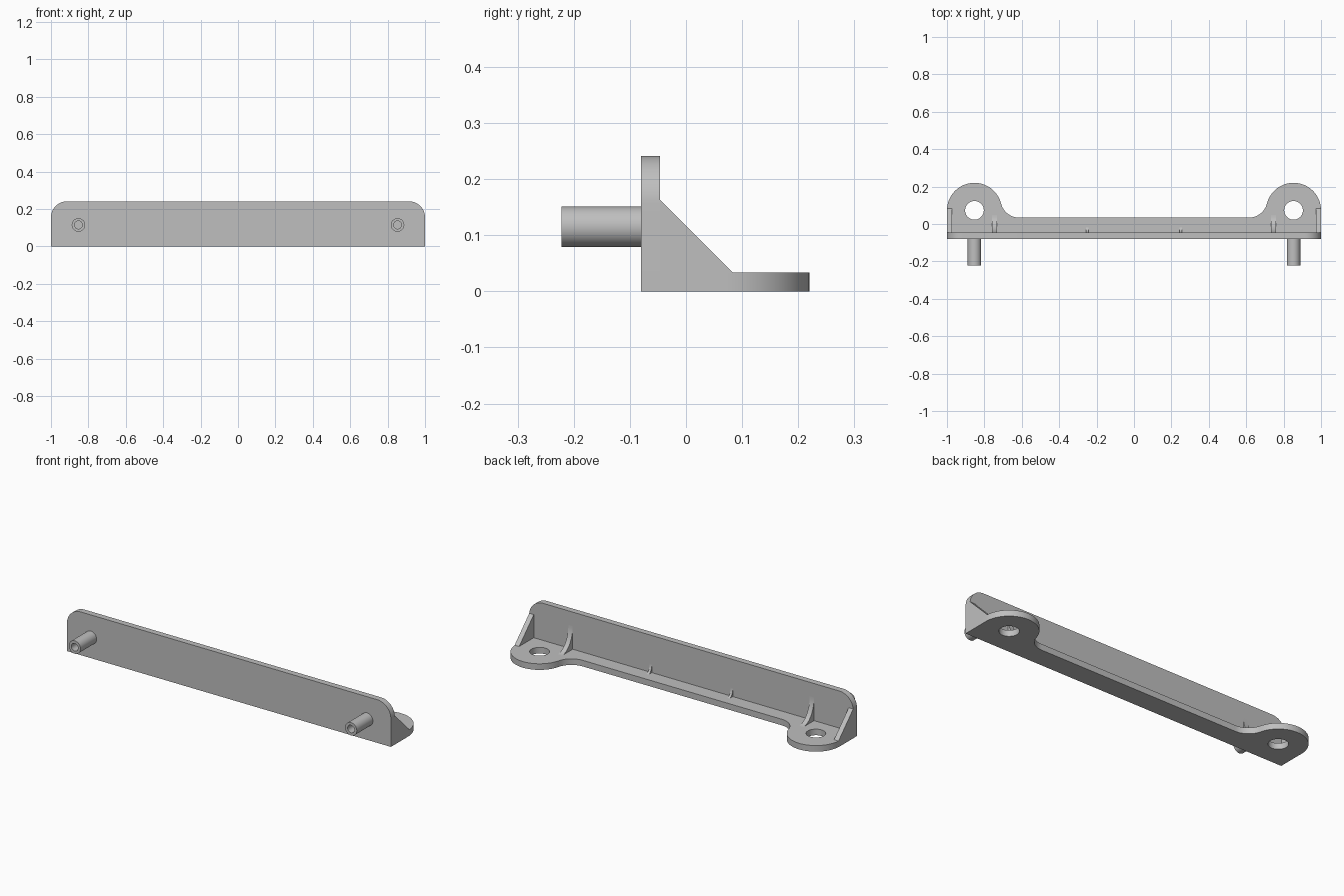
import bpy, bmesh
from math import cos, sin, pi, atan2, sqrt

if "Cube" in bpy.data.objects:
    bpy.data.objects.remove(bpy.data.objects["Cube"])

grey = bpy.data.materials.new("light grey")
grey.use_nodes = True
GREY = (0.52, 0.52, 0.52, 1)
grey.diffuse_color = GREY
grey.node_tree.nodes["Principled BSDF"].inputs["Base Color"].default_value = GREY

# For each extrusion axis: how (u, v, w) becomes (x, y, z)
AXES = {
    "x": lambda u, v, w: (w, u, v),
    "y": lambda u, v, w: (u, w, v),
    "z": lambda u, v, w: (u, v, w),
}


def arc(cx, cy, rx, start, end, n=24, ry=None):
    ry = rx if ry is None else ry
    angles = [start + (end - start) * i / n for i in range(n + 1)]
    return [(cx + rx * cos(a), cy + ry * sin(a)) for a in angles]


def circle(cx, cy, r, n=40):
    return arc(cx, cy, r, 0, 2 * pi, n)[:-1]


def extrude(name, outlines, low, high, axis):
    """Fill the outlines (inner ones become holes) and extrude along an axis."""
    curve = bpy.data.curves.new(name, "CURVE")
    curve.dimensions = "2D"
    curve.fill_mode = "BOTH"
    curve.extrude = (high - low) / 2
    for pts in outlines:
        spline = curve.splines.new("POLY")
        spline.points.add(len(pts) - 1)
        for p, (u, v) in zip(spline.points, pts):
            p.co = (u, v, 0, 1)
        spline.use_cyclic_u = True
    helper = bpy.data.objects.new(name + " outline", curve)
    bpy.context.collection.objects.link(helper)
    graph = bpy.context.evaluated_depsgraph_get()
    mesh = bpy.data.meshes.new_from_object(helper.evaluated_get(graph))
    bpy.data.objects.remove(helper)

    bm = bmesh.new()
    bm.from_mesh(mesh)
    for v in bm.verts:
        v.co = AXES[axis](v.co.x, v.co.y, v.co.z + (low + high) / 2)
    bmesh.ops.remove_doubles(bm, verts=bm.verts, dist=0.0001)
    bmesh.ops.recalc_face_normals(bm, faces=bm.faces)
    bm.to_mesh(mesh)
    bm.free()
    mesh.materials.clear()
    mesh.materials.append(grey)
    for poly in mesh.polygons:
        poly.material_index = 0
    ob = bpy.data.objects.new(name, mesh)
    bpy.context.collection.objects.link(ob)
    bpy.ops.object.select_all(action="DESELECT")
    ob.select_set(True)
    bpy.context.view_layer.objects.active = ob
    bpy.ops.object.shade_smooth_by_angle(angle=pi / 6)
    return ob


FRONT, WALL, EDGE = -0.08, -0.046, 0.034   # y of wall front, wall back, flange edge
THICK, HEIGHT = 0.034, 0.241
LOBE_X, LOBE_Y, LOBE_R, FILLET = 0.853, 0.073, 0.147, 0.1

# Upright wall with rounded top corners
R = 0.085
wall = [(-1, 0), (1, 0)]
wall += arc(1 - R, HEIGHT - R, R, 0, pi / 2, 16)
wall += arc(R - 1, HEIGHT - R, R, pi / 2, pi, 16)
extrude("front_wall", [wall], FRONT, WALL, "y")

# Flange: narrow strip flowing through fillets into two drilled round lobes
dy = EDGE + FILLET - LOBE_Y
dx = sqrt((LOBE_R + FILLET) ** 2 - dy ** 2)
tangent = atan2(dy, -dx)
half = [(1, WALL)]
half += arc(LOBE_X, LOBE_Y, LOBE_R, 0, tangent, 40)
half += arc(LOBE_X - dx, EDGE + FILLET, FILLET, tangent - pi, -pi / 2, 16)[1:]
flange = half + [(-x, y) for x, y in reversed(half)]
holes = [circle(s * LOBE_X, LOBE_Y, 0.05) for s in (-1, 1)]
extrude("base_flange", [flange] + holes, 0, THICK, "z")


def rib_profile(reach, top):
    """Concave web between wall and flange."""
    return [(WALL, THICK)] + arc(reach, top, reach - WALL, pi, 1.5 * pi, 16, top - THICK)


gusset = [(WALL, THICK), (0.083, THICK), (WALL, 0.163)]

for side, s in (("right", -1), ("left", 1)):
    def across(name, profile, x, width):
        extrude(side + name, [profile], s * x - width / 2, s * x + width / 2, "x")

    across("_end_gusset", gusset, 0.986, 0.028)
    across("_inner_rib", rib_profile(0.047, 0.163), 0.745, 0.027)
    across("_small_rib", rib_profile(-0.016, 0.08), 0.25, 0.014)

    # Hollow peg on the front
    extrude(side + "_peg", [circle(s * LOBE_X, 0.115, 0.036),
                            circle(s * LOBE_X, 0.115, 0.021)], -0.222, FRONT, "y")
